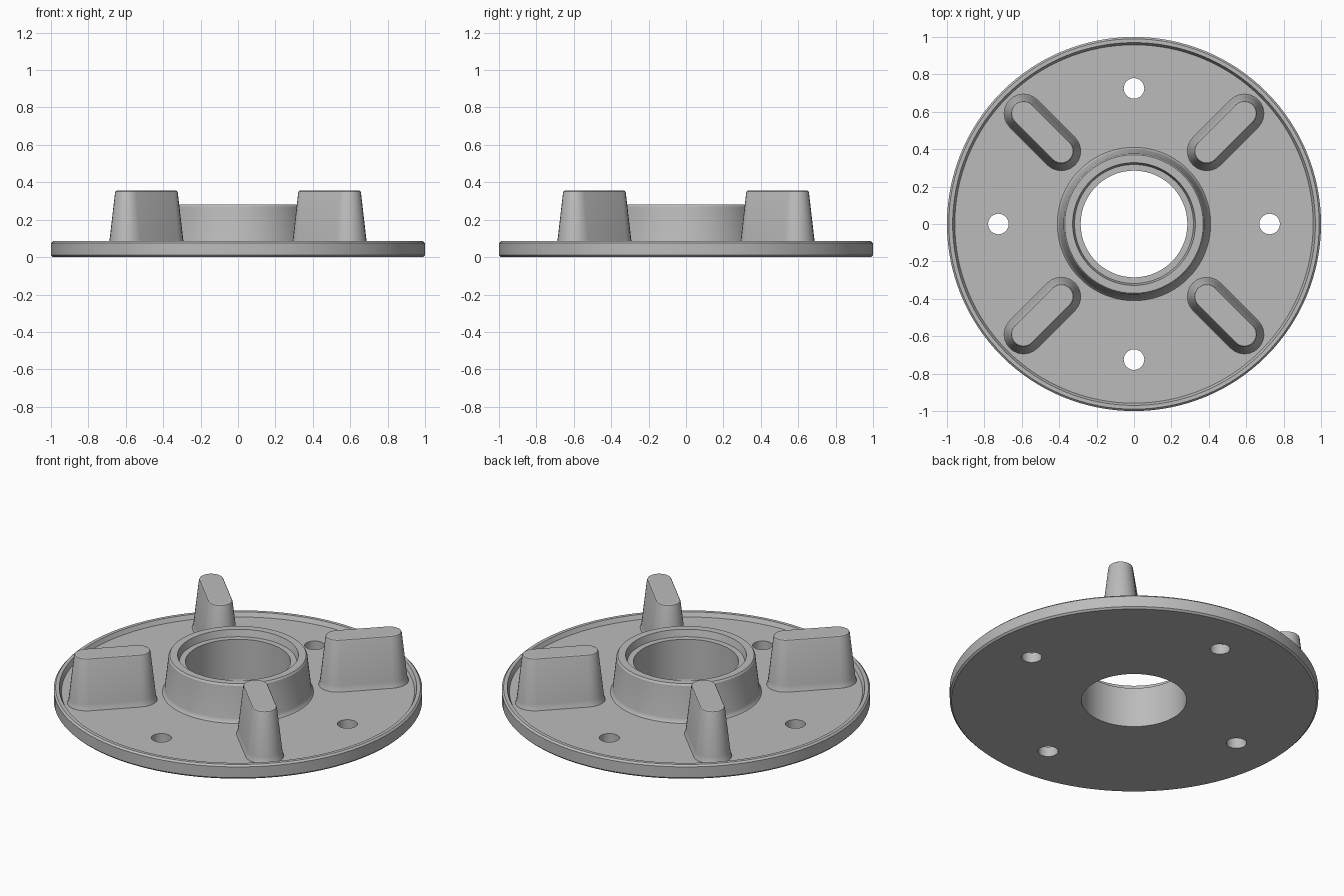
import bpy, bmesh, math
from mathutils import Matrix, Vector

cube = bpy.data.objects.get("Cube")
if cube:
    bpy.data.objects.remove(cube)

grey = bpy.data.materials.new("plain grey")
grey.use_nodes = True
color = (0.5, 0.5, 0.5, 1)
grey.diffuse_color = color
grey.node_tree.nodes["Principled BSDF"].inputs["Base Color"].default_value = color


def finish(bm, name):
    bmesh.ops.recalc_face_normals(bm, faces=bm.faces)
    mesh = bpy.data.meshes.new(name)
    bm.to_mesh(mesh)
    bm.free()
    obj = bpy.data.objects.new(name, mesh)
    bpy.context.collection.objects.link(obj)
    mesh.materials.append(grey)
    return obj


def smooth(obj):
    bpy.ops.object.select_all(action="DESELECT")
    obj.select_set(True)
    bpy.context.view_layer.objects.active = obj
    bpy.ops.object.shade_smooth_by_angle(angle=math.radians(28))


def bridge(bm, lower, upper):
    n = len(lower)
    for i in range(n):
        j = (i + 1) % n
        bm.faces.new((lower[i], lower[j], upper[j], upper[i]))


def lathe(name, profile, steps=128):
    """Turn a closed (radius, height) profile around z."""
    bm = bmesh.new()
    angles = [2 * math.pi * i / steps for i in range(steps)]
    rings = [[bm.verts.new((r * math.cos(a), r * math.sin(a), z)) for a in angles]
             for r, z in profile]
    for k, ring in enumerate(rings):
        bridge(bm, ring, rings[(k + 1) % len(rings)])
    return finish(bm, name)


def fin(name, angle, inner=0.55, outer=0.835, arc=12):
    """Stack rounded slot outlines that taper upward."""
    levels = [(0.05, 0.107), (0.065, 0.103), (0.075, 0.099), (0.095, 0.096),
              (0.345, 0.067), (0.352, 0.064), (0.355, 0.059)]
    turn = Matrix.Rotation(angle, 3, "Z")
    bm = bmesh.new()
    rings = []
    for z, r in levels:
        ring = []
        for centre, start in ((outer, -math.pi / 2), (inner, math.pi / 2)):
            for i in range(arc + 1):
                a = start + math.pi * i / arc
                p = Vector((centre + r * math.cos(a), r * math.sin(a), z))
                ring.append(bm.verts.new(turn @ p))
        rings.append(ring)
    for lower, upper in zip(rings, rings[1:]):
        bridge(bm, lower, upper)
    bm.faces.new(rings[0])
    bm.faces.new(rings[-1])
    smooth(finish(bm, name))


# Flange disc with raised rim, flared hub and stepped bore
body = lathe("flange_and_hub", [
    (0.285, 0), (0.99, 0), (1, 0.01), (1, 0.075), (0.99, 0.085),
    (0.97, 0.085), (0.958, 0.06),
    (0.41, 0.06), (0.402, 0.07), (0.398, 0.085), (0.377, 0.27), (0.37, 0.28),
    (0.328, 0.28), (0.318, 0.24), (0.285, 0.24)])

# Four bolt holes
bm = bmesh.new()
for k in range(4):
    place = Matrix.Rotation(k * math.pi / 2, 4, "Z") @ Matrix.Translation((0.725, 0, 0.05))
    bmesh.ops.create_cone(bm, cap_ends=True, segments=32, radius1=0.055,
                          radius2=0.055, depth=0.4, matrix=place)
cutter = finish(bm, "bolt_hole_cutter")
cutter.hide_render = True
cut = body.modifiers.new("bolt_holes", "BOOLEAN")
cut.operation = "DIFFERENCE"
cut.solver = "EXACT"
cut.object = cutter
bpy.context.view_layer.objects.active = body
bpy.ops.object.modifier_apply(modifier=cut.name)
bpy.data.objects.remove(cutter)
smooth(body)

# Four tapered fins on the diagonals
for k, side in enumerate(("back_left", "back_right", "front_right", "front_left")):
    fin(side + "_fin", math.pi / 4 + k * math.pi / 2)
